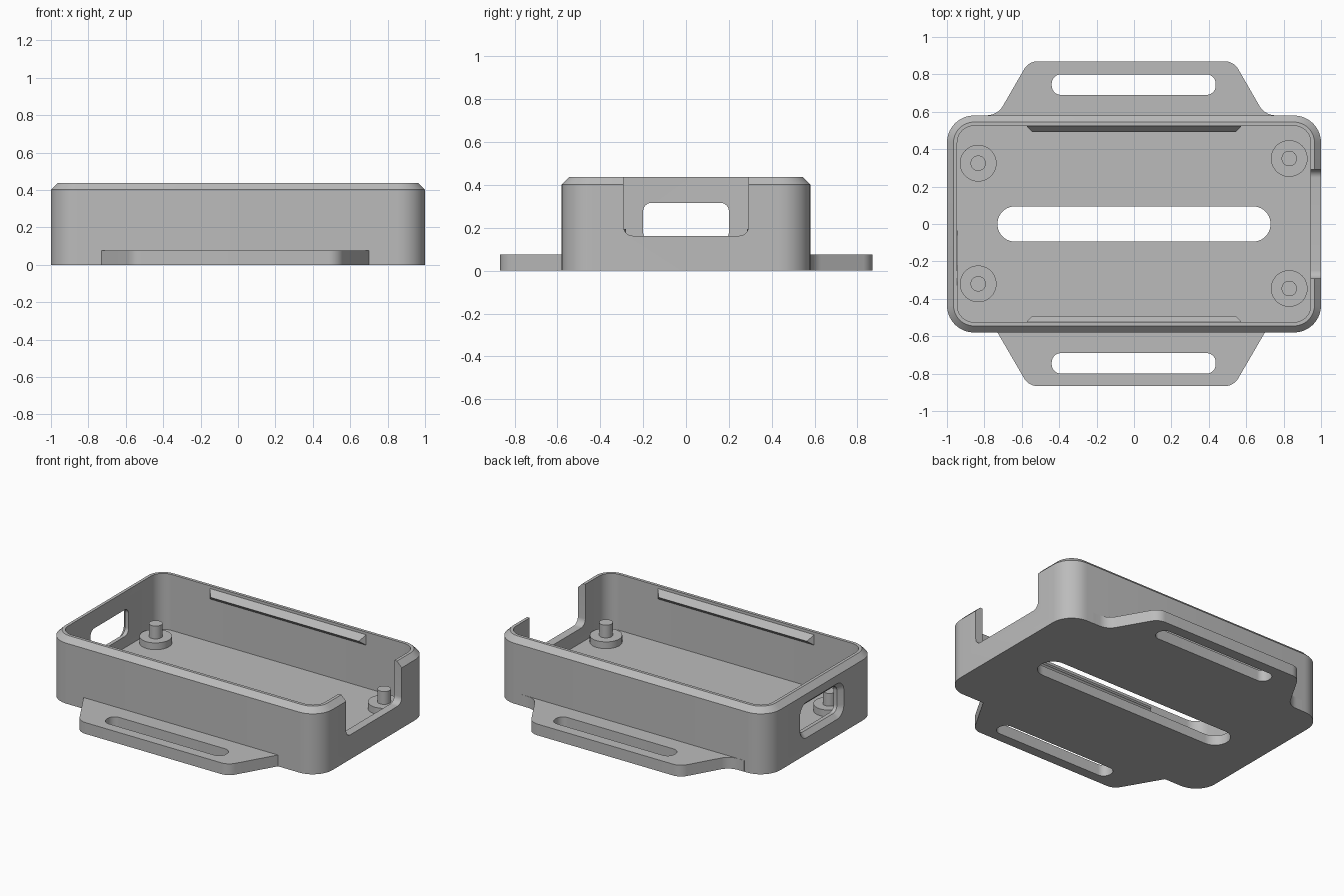
import bpy, bmesh, math
from mathutils import Vector

cube = bpy.data.objects.get("Cube")
if cube:
    bpy.data.objects.remove(cube, do_unlink=True)

grey = bpy.data.materials.new("plain grey")
grey.use_nodes = True
grey.diffuse_color = (0.5, 0.5, 0.5, 1)
grey.node_tree.nodes["Principled BSDF"].inputs["Base Color"].default_value = (0.5, 0.5, 0.5, 1)

HALF_X, HALF_Y, HEIGHT = 1.0, 0.58, 0.437
FLOOR, WALL, BEVEL = 0.065, 0.055, 0.035
TAB_TOP = 0.075


def fillet(corners, segments=10):
    """Round each (x, y, radius) corner of a closed outline."""
    out = []
    for i, (x, y, r) in enumerate(corners):
        p = Vector((x, y))
        if r == 0:
            out.append(p)
            continue
        a = (Vector(corners[i - 1][:2]) - p).normalized()
        b = (Vector(corners[(i + 1) % len(corners)][:2]) - p).normalized()
        half = a.angle(b) / 2
        centre = p + (a + b).normalized() * (r / math.sin(half))
        start = p + a * (r / math.tan(half)) - centre
        end = p + b * (r / math.tan(half)) - centre
        sweep = end.angle_signed(start)
        for k in range(segments + 1):
            t = sweep * k / segments
            c, s = math.cos(t), math.sin(t)
            out.append(centre + Vector((start.x * c - start.y * s, start.x * s + start.y * c)))
    return out


def rounded_rect(x0, x1, y0, y1, r):
    return fillet([(x0, y0, r), (x1, y0, r), (x1, y1, r), (x0, y1, r)])


def at_z(outline, z):
    return [(p.x, p.y, z) for p in outline]


def at_x(outline, x):
    return [(x, p.x, p.y) for p in outline]


def loft(name, loops):
    """Skin a chain of matching loops and cap both ends."""
    bm = bmesh.new()
    rings = [[bm.verts.new(c) for c in loop] for loop in loops]
    n = len(rings[0])
    for lower, upper in zip(rings, rings[1:]):
        for i in range(n):
            j = (i + 1) % n
            bm.faces.new((lower[i], lower[j], upper[j], upper[i]))
    bm.faces.new(rings[0][::-1])
    bm.faces.new(rings[-1])
    bmesh.ops.recalc_face_normals(bm, faces=bm.faces)
    mesh = bpy.data.meshes.new(name)
    bm.to_mesh(mesh)
    bm.free()
    obj = bpy.data.objects.new(name, mesh)
    mesh.materials.append(grey)
    bpy.context.collection.objects.link(obj)
    return obj


def prism(name, outline, z0, z1):
    return loft(name, [at_z(outline, z0), at_z(outline, z1)])


def activate(obj):
    bpy.ops.object.select_all(action='DESELECT')
    obj.select_set(True)
    bpy.context.view_layer.objects.active = obj


def cut(obj, cutter):
    mod = obj.modifiers.new("cut", 'BOOLEAN')
    mod.operation = 'DIFFERENCE'
    mod.solver = 'EXACT'
    mod.object = cutter
    activate(obj)
    bpy.ops.object.modifier_apply(modifier=mod.name)
    bpy.data.objects.remove(cutter, do_unlink=True)


def smooth(obj):
    activate(obj)
    bpy.ops.object.shade_smooth_by_angle(angle=math.radians(25))


# Open tray with a bevelled rim
def body_outline(inset):
    return rounded_rect(-HALF_X + inset, HALF_X - inset, -HALF_Y + inset, HALF_Y - inset, 0.145 - inset)


tray = loft("tray", [
    at_z(body_outline(0), 0), at_z(body_outline(0), HEIGHT - BEVEL),
    at_z(body_outline(BEVEL), HEIGHT), at_z(body_outline(WALL), HEIGHT),
    at_z(body_outline(WALL), FLOOR)])

# Long slot through the floor
cut(tray, prism("slot_cutter", rounded_rect(-0.73, 0.73, -0.094, 0.094, 0.093), -0.1, 0.2))

# Open notch in the +x wall
notch = fillet([(-0.292, 0.163, 0.045), (0.292, 0.163, 0.045), (0.292, 0.6, 0), (-0.292, 0.6, 0)])
cut(tray, loft("notch_cutter", [at_x(notch, 0.9), at_x(notch, 1.1)]))

# Window in the -x wall, flared towards the outside
def window(grow):
    return rounded_rect(-0.2 - grow, 0.2 + grow, 0.14 - grow, 0.317 + grow, 0.04 + grow)


cut(tray, loft("window_cutter", [
    at_x(window(0.03), -1.1), at_x(window(0.03), -1.0),
    at_x(window(0), -0.97), at_x(window(0), -0.9)]))
smooth(tray)

# Strap tabs: the back one blends into the wall, the front one meets it sharply
MID = -0.015
back = fillet([(MID - 0.82, 0.56, 0), (MID + 0.82, 0.56, 0), (MID + 0.82, 0.581, 0),
               (MID + 0.715, 0.581, 0.1), (MID + 0.548, 0.87, 0.085),
               (MID - 0.548, 0.87, 0.085), (MID - 0.715, 0.581, 0.1), (MID - 0.82, 0.581, 0)])
front = fillet([(MID - 0.715, -0.56, 0), (MID - 0.715, -0.58, 0), (MID - 0.548, -0.867, 0.085),
                (MID + 0.548, -0.867, 0.085), (MID + 0.715, -0.58, 0), (MID + 0.715, -0.56, 0)])
for name, outline, side in (("back_strap_tab", back, 1), ("front_strap_tab", front, -1)):
    tab = prism(name, outline, 0, TAB_TOP)
    y0, y1 = sorted((side * 0.69, side * 0.80))
    cut(tab, prism("strap_slot_cutter", rounded_rect(-0.44, 0.437, y0, y1, 0.05), -0.1, 0.2))
    smooth(tab)

# Snap ribs inside the long walls, wedge shaped with tapered ends
for name, side in (("back_snap_rib", 1), ("front_snap_rib", -1)):
    wall, tip = side * (HALF_Y - WALL + 0.005), side * 0.492
    loft(name, [[(sx * 0.58, wall, 0.425), (sx * 0.545, tip, 0.38), (sx * 0.58, wall, 0.345)]
                for sx in (-1, 1)])

# Stepped posts that locate the board
def circle(x, y, r):
    return [Vector((x + r * math.cos(a), y + r * math.sin(a)))
            for a in (math.tau * k / 40 for k in range(40))]


for name, x, y in (("back_right_post", -0.833, 0.325), ("front_right_post", -0.833, -0.32),
                   ("back_left_post", 0.83, 0.35), ("front_left_post", 0.83, -0.345)):
    base, pin = circle(x, y, 0.098), circle(x, y, 0.041)
    smooth(loft(name, [at_z(base, FLOOR - 0.01), at_z(base, 0.11), at_z(pin, 0.11), at_z(pin, 0.195)]))
